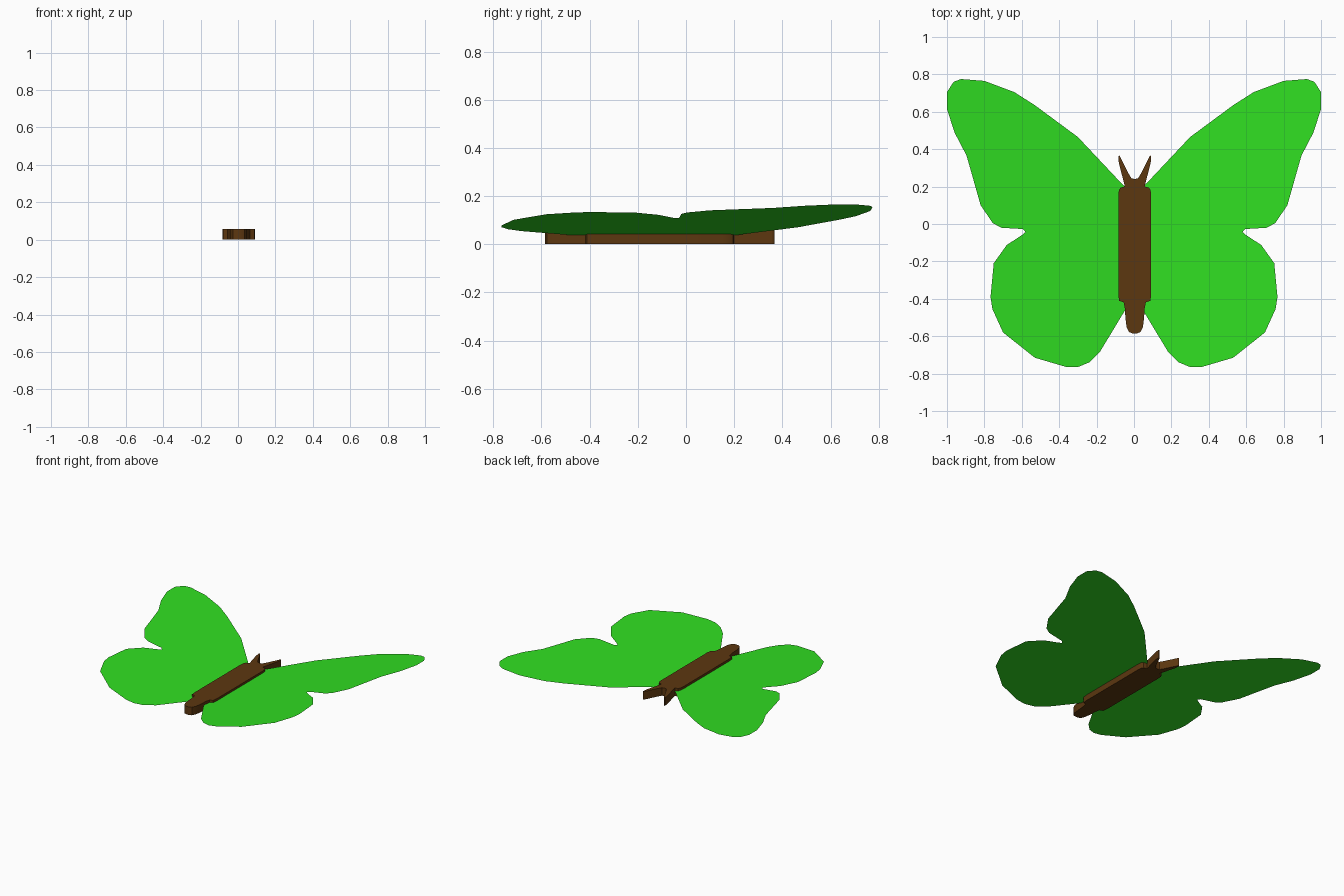
import bpy, bmesh

if "Cube" in bpy.data.objects:
    bpy.data.objects.remove(bpy.data.objects["Cube"])


def material(name, rgb):
    m = bpy.data.materials.new(name)
    m.diffuse_color = (*rgb, 1)
    m.use_nodes = True
    m.node_tree.nodes["Principled BSDF"].inputs["Base Color"].default_value = m.diffuse_color
    return m


def flat_part(name, points, mat, depth=0.0):
    """One filled outline of 3D points, optionally extruded upward."""
    bm = bmesh.new()
    face = bm.faces.new([bm.verts.new(p) for p in points])
    face.normal_update()
    if face.normal.z < 0:
        face.normal_flip()
    if depth:
        ext = bmesh.ops.extrude_face_region(bm, geom=[face])
        top = [v for v in ext["geom"] if isinstance(v, bmesh.types.BMVert)]
        bmesh.ops.translate(bm, verts=top, vec=(0, 0, depth))
        bmesh.ops.recalc_face_normals(bm, faces=bm.faces)
    bmesh.ops.triangulate(bm, faces=[f for f in bm.faces if len(f.verts) > 4])
    mesh = bpy.data.meshes.new(name)
    bm.to_mesh(mesh)
    bm.free()
    ob = bpy.data.objects.new(name, mesh)
    bpy.context.collection.objects.link(ob)
    mesh.materials.append(mat)
    return ob


green = material("wing_green", (0.03, 0.73, 0.016))
brown = material("body_brown", (0.107, 0.038, 0.005))

# Wings: paper-thin sheets rising gently away from the body
wing = [(0, .16), (.06, .21), (.30, .465), (.53, .635), (.64, .705), (.80, .765),
        (.925, .775), (.965, .76), (1.0, .705), (1.0, .615), (.96, .49),
        (.895, .365), (.82, .10), (.755, .005), (.71, -.02), (.595, -.027),
        (.58, -.043), (.60, -.06), (.68, -.112), (.75, -.21), (.767, -.39),
        (.757, -.455), (.70, -.58), (.53, -.715), (.36, -.765), (.30, -.765),
        (.24, -.74), (.18, -.68), (.035, -.44), (0, -.40)]
for side, s in (("right", 1), ("left", -1)):
    flat_part(side + "_wing", [(s * x, y, .03 + .135 * x) for x, y in wing], green)

# Body: half outline from head to tail (with feeler), mirrored and extruded
half = [(0, .24), (.018, .245), (.033, .27), (.078, .36), (.084, .367), (.088, .36),
        (.085, .325), (.055, .21), (.054, .2), (.076, .195), (.085, .18), (.088, .15),
        (.088, -.37), (.084, -.41), (.06, -.418), (.053, -.45), (.050, -.50),
        (.044, -.55), (.03, -.578), (.012, -.585)]
outline = half + [(-x, y) for x, y in reversed(half[1:])]
body = flat_part("body", [(x + .004, y, 0) for x, y in outline], brown, .058)

# Smooth only the rounded side walls
bpy.context.view_layer.objects.active = body
body.select_set(True)
bpy.ops.object.shade_smooth_by_angle(angle=.6)
